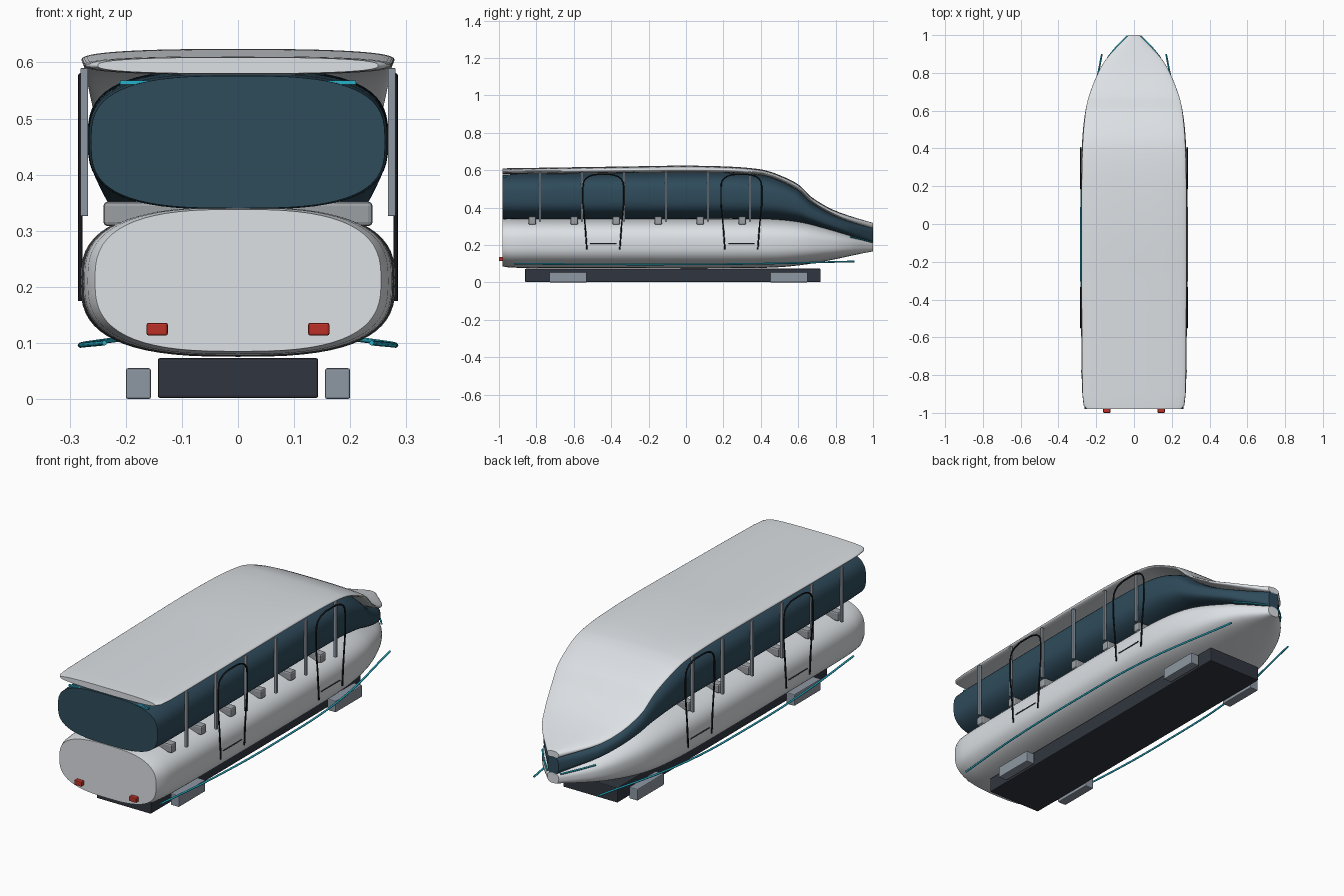
import bpy, bmesh, math
from mathutils import Vector

if "Cube" in bpy.data.objects:
    bpy.data.objects.remove(bpy.data.objects["Cube"])


def material(name, r, g, b):
    m = bpy.data.materials.new(name)
    m.diffuse_color = (r, g, b, 1)
    m.use_nodes = True
    m.node_tree.nodes["Principled BSDF"].inputs["Base Color"].default_value = m.diffuse_color
    return m


SHELL = material("shell", 0.72, 0.75, 0.78)
GLASS = material("tinted_glass", 0.028, 0.07, 0.105)
DARK = material("dark_metal", 0.03, 0.037, 0.05)
BLACK = material("black_trim", 0.008, 0.01, 0.012)
STEEL = material("steel", 0.27, 0.31, 0.36)
GREY = material("seat_grey", 0.33, 0.35, 0.37)
RED = material("red_light", 0.5, 0.03, 0.02)
CYAN = material("cyan_light", 0.02, 0.45, 0.6)


def sample(keys, y):
    """Smooth (Hermite) interpolation of station rows at y."""
    def slope(i, c):
        a, b = max(i - 1, 0), min(i + 1, len(keys) - 1)
        return (keys[b][c] - keys[a][c]) / (keys[b][0] - keys[a][0])
    i = 0
    while i < len(keys) - 2 and y > keys[i + 1][0]:
        i += 1
    h = keys[i + 1][0] - keys[i][0]
    t = (y - keys[i][0]) / h
    out = []
    for c in (1, 2, 3):
        p, q = keys[i][c], keys[i + 1][c]
        out.append((2*t**3 - 3*t*t + 1) * p + (t**3 - 2*t*t + t) * h * slope(i, c)
                   + (3*t*t - 2*t**3) * q + (t**3 - t*t) * h * slope(i + 1, c))
    return out


def loft(name, keys, mat, power, n=64):
    """Superellipse sections through stations (y, half width, low z, high z)."""
    ys = sorted({round(k[0], 4) for k in keys} | {round(-0.9 + 0.04 * i, 4) for i in range(48)})
    ys = [y for y in ys if keys[0][0] <= y <= keys[-1][0]]
    bm = bmesh.new()
    rings = []
    for y in ys:
        w, lo, hi = sample(keys, y)
        ring = []
        for j in range(n):
            a = 2 * math.pi * j / n
            c, s = math.cos(a), math.sin(a)
            x = w * math.copysign(abs(c) ** (2 / power), c)
            z = (lo + hi) / 2 + (hi - lo) / 2 * math.copysign(abs(s) ** (2 / power), s)
            ring.append(bm.verts.new((x, y, z)))
        rings.append(ring)
    for r0, r1 in zip(rings, rings[1:]):
        for j in range(n):
            k = (j + 1) % n
            bm.faces.new((r0[j], r0[k], r1[k], r1[j]))
    bm.faces.new(rings[0])
    bm.faces.new(rings[-1])
    bmesh.ops.recalc_face_normals(bm, faces=bm.faces)
    me = bpy.data.meshes.new(name)
    bm.to_mesh(me)
    bm.free()
    me.polygons.foreach_set("use_smooth", [True] * len(me.polygons))
    me.set_sharp_from_angle(angle=math.radians(40))
    me.materials.append(mat)
    ob = bpy.data.objects.new(name, me)
    bpy.context.collection.objects.link(ob)
    return ob


def box(name, lo, hi, mat, bevel=0.004):
    lo, hi = Vector(lo), Vector(hi)
    bpy.ops.mesh.primitive_cube_add(size=1, location=(lo + hi) / 2)
    ob = bpy.context.object
    ob.name = name
    for v in ob.data.vertices:
        v.co = v.co * (hi - lo)
    ob.data.materials.append(mat)
    if bevel:
        m = ob.modifiers.new("bevel", "BEVEL")
        m.width, m.segments = bevel, 2
    return ob


def tube(name, points, radius, mat, smooth=False):
    cu = bpy.data.curves.new(name, "CURVE")
    cu.dimensions = "3D"
    cu.bevel_depth, cu.bevel_resolution, cu.use_fill_caps = radius, 2, True
    sp = cu.splines.new("BEZIER" if smooth else "POLY")
    pts = sp.bezier_points if smooth else sp.points
    pts.add(len(points) - 1)
    for p, co in zip(pts, points):
        if smooth:
            p.co = co
            p.handle_left_type = p.handle_right_type = "AUTO"
        else:
            p.co = (*co, 1)
    cu.materials.append(mat)
    ob = bpy.data.objects.new(name, cu)
    bpy.context.collection.objects.link(ob)
    return ob


# Lower hull
loft("lower_hull", [
    (-0.98, 0.255, 0.085, 0.338), (-0.95, 0.268, 0.08, 0.341), (-0.85, 0.276, 0.077, 0.342),
    (-0.4, 0.28, 0.076, 0.342), (0.3, 0.279, 0.076, 0.342), (0.5, 0.27, 0.081, 0.338),
    (0.65, 0.246, 0.097, 0.32), (0.8, 0.19, 0.124, 0.28), (0.9, 0.127, 0.146, 0.247),
    (1.0, 0.03, 0.166, 0.214)], SHELL, 2.8)

# Window band
loft("window_band", [
    (-0.98, 0.262, 0.34, 0.576), (-0.9, 0.266, 0.338, 0.58), (0.0, 0.268, 0.338, 0.588),
    (0.35, 0.266, 0.338, 0.582), (0.476, 0.263, 0.334, 0.56), (0.6, 0.25, 0.32, 0.502),
    (0.67, 0.233, 0.304, 0.435), (0.77, 0.196, 0.276, 0.372), (0.87, 0.142, 0.247, 0.33),
    (1.0, 0.028, 0.208, 0.292)], GLASS, 3.0)

# Roof canopy sweeping down over the nose
loft("roof_canopy", [
    (-0.98, 0.25, 0.58, 0.609), (-0.96, 0.266, 0.579, 0.61), (-0.9, 0.273, 0.578, 0.611),
    (-0.3, 0.278, 0.583, 0.62), (0.0, 0.279, 0.584, 0.624), (0.25, 0.277, 0.582, 0.618),
    (0.4, 0.273, 0.57, 0.604), (0.476, 0.269, 0.55, 0.583), (0.6, 0.256, 0.488, 0.524),
    (0.67, 0.241, 0.424, 0.457), (0.77, 0.204, 0.364, 0.396), (0.87, 0.15, 0.324, 0.357),
    (1.0, 0.03, 0.287, 0.318)], SHELL, 2.6)

# Guide beam below the hull
box("guide_beam", (-0.143, -0.86, 0.002), (0.143, 0.72, 0.073), DARK)

for side, s in (("left", -1), ("right", 1)):
    def sbox(name, x0, x1, y0, y1, z0, z1, mat, bevel=0.004):
        a, b = sorted((s * x0, s * x1))
        box(f"{side}_{name}", (a, y0, z0), (b, y1, z1), mat, bevel)

    # Bogie pads
    for y in (-0.63, 0.55):
        sbox("bogie_pad", 0.155, 0.2, y - 0.1, y + 0.1, 0.0, 0.055, STEEL)
    # Window posts and seats
    for i in range(6):
        y = -0.78 + 0.2245 * i
        sbox("window_post", 0.267, 0.281, y - 0.006, y + 0.006, 0.326, 0.59, STEEL, 0.002)
        sbox("seat", 0.08, 0.24, y - 0.062, y - 0.022, 0.308, 0.352, GREY, 0.008)
    # Door frames and sills
    x = s * 0.281
    for y in (-0.442, 0.296):
        outline = [(-0.088, 0.175), (-0.097, 0.3), (-0.109, 0.42), (-0.109, 0.51)]
        outline += [(-0.109 * math.cos(a) ** 0.7, 0.51 + 0.068 * math.sin(a) ** 0.8)
                    for a in (0.3, 0.6, 0.9, 1.2, 1.4)]
        outline += [(-u, z) for u, z in reversed(outline)]
        tube(f"{side}_door_frame", [(x, y + u, z) for u, z in outline], 0.0038, BLACK)
        tube(f"{side}_door_sill", [(x, y - 0.07, 0.208), (x, y + 0.07, 0.208)], 0.0025, DARK)
    # Lower light strip, nose light, rear light strip and tail light
    tube(f"{side}_light_strip", [(s * 0.238, -0.92, 0.1), (s * 0.27, -0.55, 0.097),
         (s * 0.281, -0.1, 0.096), (s * 0.262, 0.4, 0.1), (s * 0.17, 0.9, 0.112)], 0.0045, CYAN, True)
    tube(f"{side}_nose_light", [(s * 0.14, 0.88, 0.243), (s * 0.095, 0.935, 0.231),
         (s * 0.035, 0.995, 0.215)], 0.004, CYAN, True)
    sbox("rear_light_strip", 0.12, 0.21, -0.975, -0.965, 0.561, 0.568, CYAN, 0)
    sbox("tail_light", 0.125, 0.163, -1.0, -0.97, 0.113, 0.136, RED)
